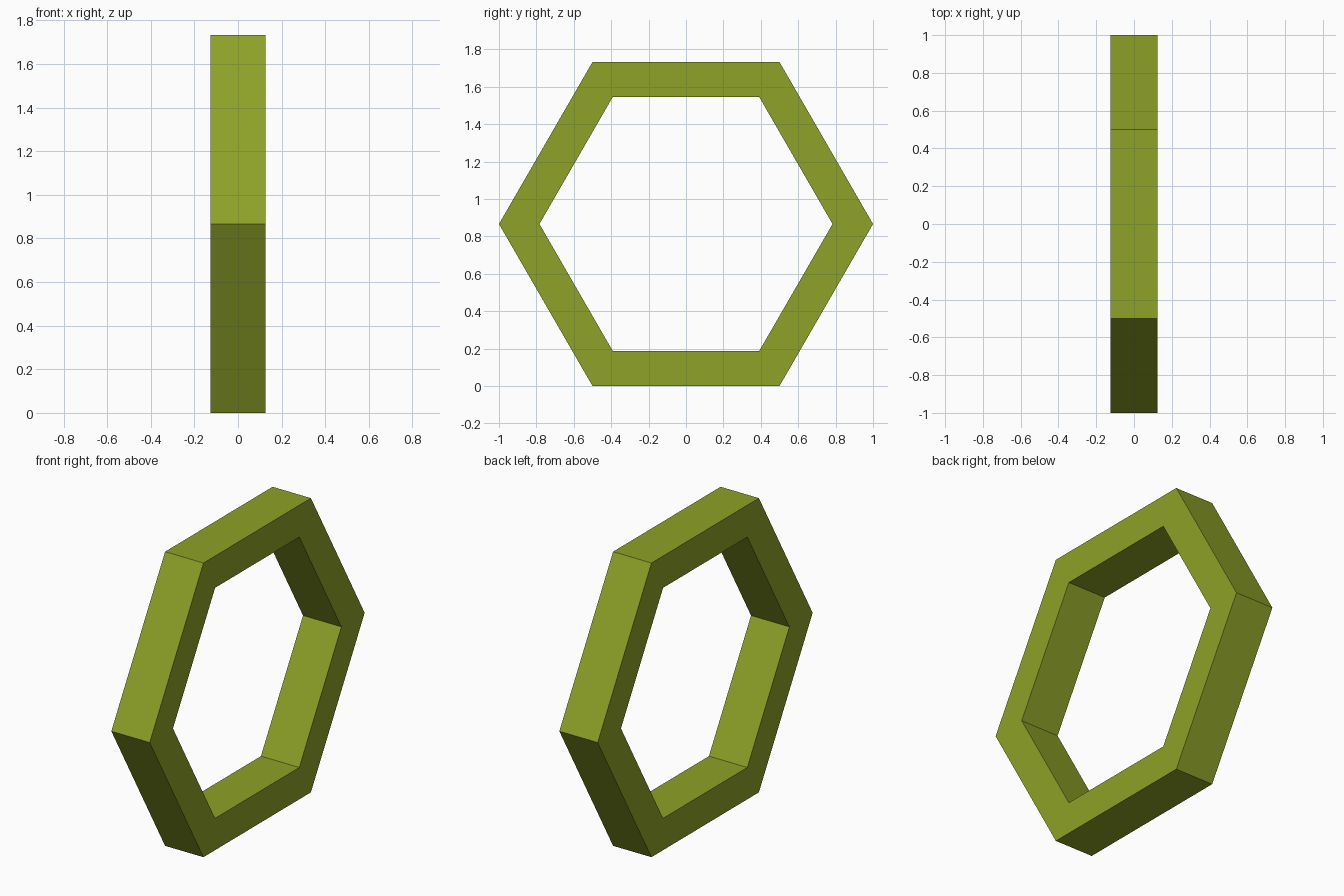
import bpy, bmesh
from math import cos, sin, pi

if "Cube" in bpy.data.objects:
    bpy.data.objects.remove(bpy.data.objects["Cube"])

SIDES = 6
OUTER, INNER = 1.0, 0.7835
HALF_DEPTH = 0.125
CENTRE_Z = OUTER * cos(pi / SIDES)

bm = bmesh.new()


def hexagon(radius, x):
    return [bm.verts.new((x, radius * cos(2 * pi * i / SIDES),
                          CENTRE_Z + radius * sin(2 * pi * i / SIDES)))
            for i in range(SIDES)]


# Rectangular cross-section, one hexagon loop per corner
loops = [hexagon(OUTER, HALF_DEPTH), hexagon(INNER, HALF_DEPTH),
         hexagon(INNER, -HALF_DEPTH), hexagon(OUTER, -HALF_DEPTH)]

# Bridge the loops into a closed hexagonal ring
for a, b in zip(loops, loops[1:] + loops[:1]):
    for i in range(SIDES):
        j = (i + 1) % SIDES
        bm.faces.new((a[i], a[j], b[j], b[i]))
bmesh.ops.recalc_face_normals(bm, faces=bm.faces)

mesh = bpy.data.meshes.new("hexagonal_ring")
bm.to_mesh(mesh)
bm.free()
ring = bpy.data.objects.new("hexagonal_ring", mesh)
bpy.context.collection.objects.link(ring)

# Olive green
green = bpy.data.materials.new("olive_green")
green.diffuse_color = (0.27, 0.36, 0.02, 1)
green.use_nodes = True
green.node_tree.nodes["Principled BSDF"].inputs["Base Color"].default_value = green.diffuse_color
mesh.materials.append(green)
